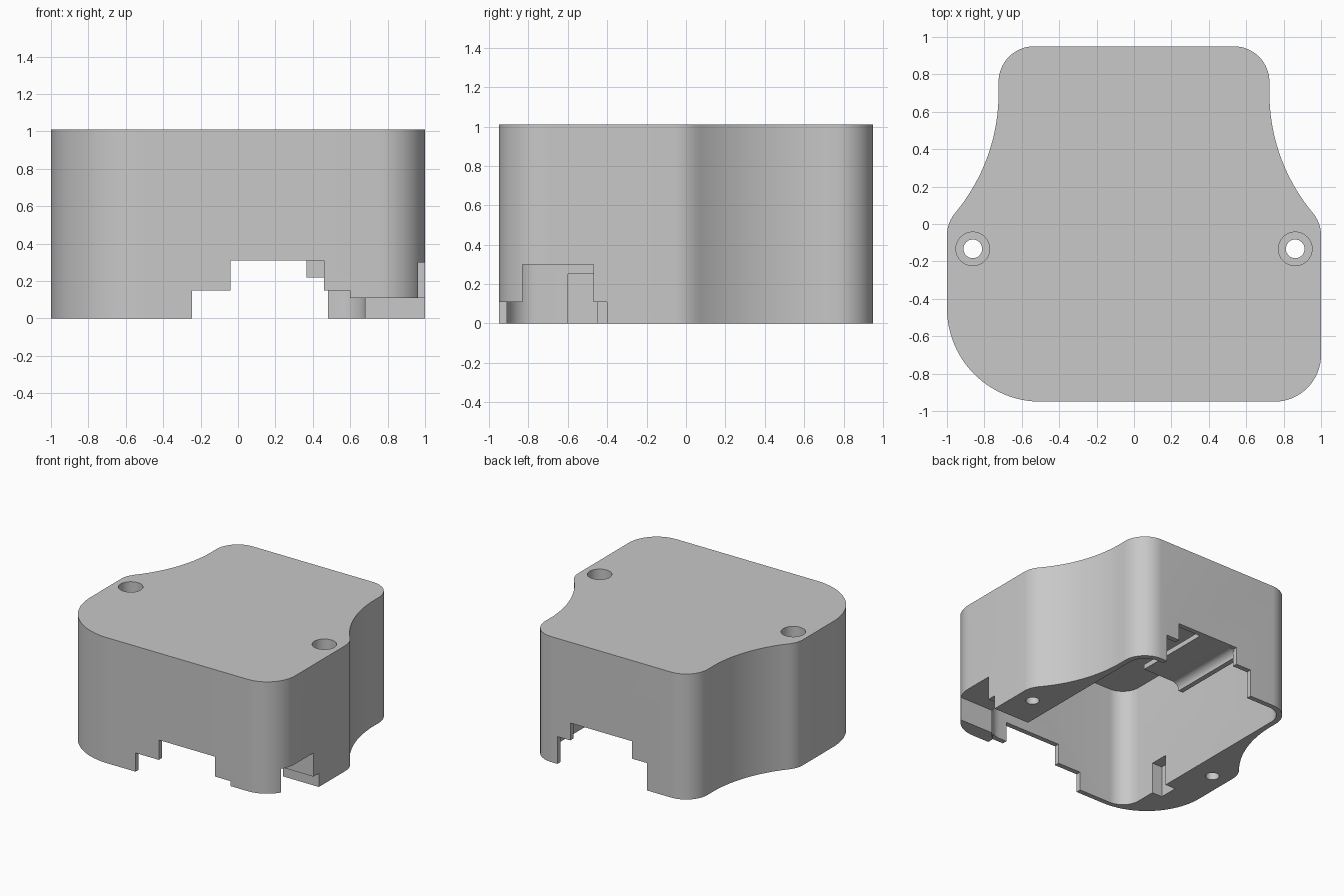
import bpy, bmesh, math

cube = bpy.data.objects.get("Cube")
if cube:
    bpy.data.objects.remove(cube, do_unlink=True)

HEIGHT = 1.01
CEILING = 0.96

grey = bpy.data.materials.new("light_grey")
grey.use_nodes = True
COLOUR = (0.58, 0.58, 0.58, 1)
grey.diffuse_color = COLOUR
grey.node_tree.nodes["Principled BSDF"].inputs["Base Color"].default_value = COLOUR


def arc(cx, cy, r, start, end, steps=16):
    """Points along a circular arc, angles in degrees."""
    angles = [math.radians(start + (end - start) * i / steps) for i in range(steps + 1)]
    return [(cx + r * math.cos(a), cy + r * math.sin(a)) for a in angles]


def prism(name, outline, low, high, along_y=False):
    """Extrude a flat outline along z, or an x-z profile along y."""
    bm = bmesh.new()
    base = bm.faces.new([bm.verts.new((a, low, b) if along_y else (a, b, low))
                         for a, b in outline])
    top = bmesh.ops.extrude_face_region(bm, geom=[base])["geom"]
    moved = [v for v in top if isinstance(v, bmesh.types.BMVert)]
    reach = high - low
    bmesh.ops.translate(bm, verts=moved, vec=(0, reach, 0) if along_y else (0, 0, reach))
    bmesh.ops.recalc_face_normals(bm, faces=bm.faces)
    mesh = bpy.data.meshes.new(name)
    bm.to_mesh(mesh)
    bm.free()
    mesh.materials.append(grey)
    obj = bpy.data.objects.new(name, mesh)
    bpy.context.collection.objects.link(obj)
    return obj


def box(name, x0, x1, y0, y1, z0, z1):
    return prism(name, [(x0, y0), (x1, y0), (x1, y1), (x0, y1)], z0, z1)


def activate(obj):
    bpy.ops.object.select_all(action="DESELECT")
    bpy.context.view_layer.objects.active = obj
    obj.select_set(True)


def smooth(obj):
    activate(obj)
    bpy.ops.object.shade_smooth_by_angle(angle=math.radians(30))


def cut(target, cutter):
    """Subtract the cutter, then discard it."""
    cutter.hide_render = True
    activate(target)
    mod = target.modifiers.new("cut", "BOOLEAN")
    mod.operation = "DIFFERENCE"
    mod.solver = "EXACT"
    mod.object = cutter
    bpy.ops.object.modifier_apply(modifier=mod.name)
    bpy.data.objects.remove(cutter, do_unlink=True)


# Right waist: hollow arc flowing into a small rounded shoulder
start, bend, end = (0.963, 0.05), (1.0, 0.0), (1.0, -0.06)
shoulder = []
for i in range(1, 7):
    t = i / 6
    shoulder.append(tuple((1 - t) ** 2 * a + 2 * t * (1 - t) * b + t * t * c
                          for a, b, c in zip(start, bend, end)))
waist = arc(1.724, 0.7, 1.0, 180, 220.5, 24) + shoulder
mirrored = [(-x, y) for x, y in reversed(waist)]

# Clockwise outline of the outer shell, with a broad front corner on one side
outline = (arc(0.534, 0.76, 0.19, 90, 0) + waist
           + arc(0.75, -0.7, 0.25, 0, -90)
           + arc(-0.5, -0.45, 0.5, -90, -180, 24) + mirrored
           + arc(-0.534, 0.76, 0.19, 180, 90))
shell = prism("cover_shell", outline, 0, HEIGHT)

# Rounded inner pocket, open underneath
R = 0.15
px, py = 0.68 - R, 0.91 - R
pocket = (arc(px, py, R, 90, 0, 10) + arc(px, -py, R, 0, -90, 10)
          + arc(-px, -py, R, -90, -180, 10) + arc(-px, py, R, 180, 90, 10))
cut(shell, prism("pocket_cutter", pocket, -0.1, CEILING))

# Stepped openings: x range, y range and top height
openings = [
    (-0.247, 0.60, -1.1, -0.84, 0.15),  # front, low step
    (-0.04, 0.46, -1.1, -0.84, 0.31),   # front, high step
    (0.60, 1.1, -1.1, -0.40, 0.11),     # corner relief
    (0.62, 1.1, -0.83, -0.47, 0.30),    # side window
    (-0.32, 0.48, 0.84, 1.1, 0.22),     # back, low step
    (-0.185, 0.365, 0.84, 1.1, 0.36),   # back, high step
    (-0.77, -0.62, -0.60, -0.45, 0.25), # inner notch
]
for x0, x1, y0, y1, top in openings:
    cut(shell, box("opening_cutter", x0, x1, y0, y1, -0.1, top))

# Counterbored screw holes in both ears
for side in (-1, 1):
    for radius, low in ((0.05, -0.1), (0.09, HEIGHT - 0.15)):
        ring = arc(side * 0.862, -0.133, radius, 0, 348.75, 31)
        cut(shell, prism("hole_cutter", ring, low, HEIGHT + 0.1))
smooth(shell)

# Thin shelf reaching inward from the back opening, curling down along one side
profile = ([(0.13, 0.40), (0.13, 0.36)]
           + arc(-0.14, 0.30, 0.06, 90, 180, 8)
           + arc(-0.14, 0.30, 0.10, 180, 90, 8))
smooth(prism("inner_shelf", profile, 0.27, 0.92, along_y=True))
